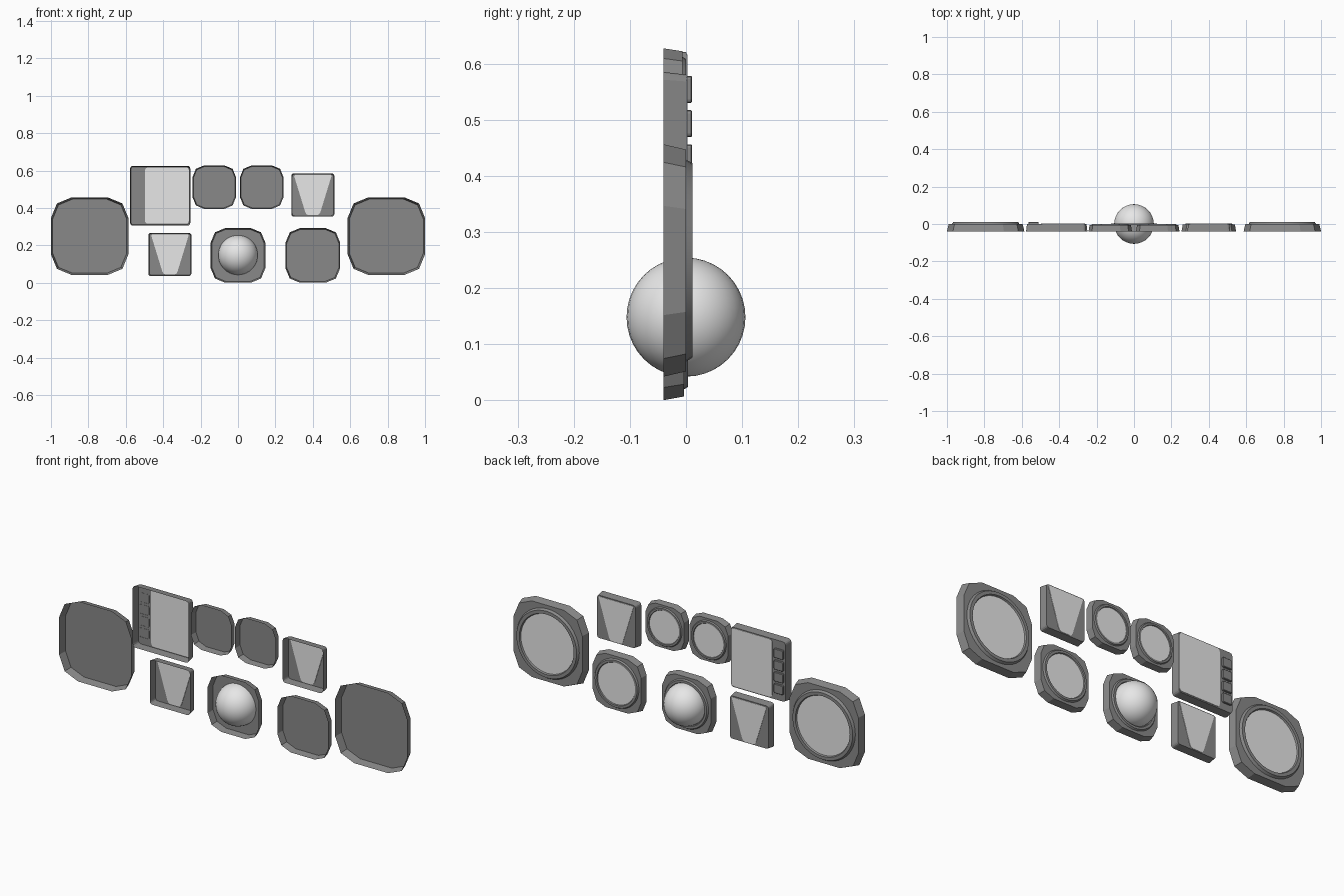
import bpy, bmesh, math

if "Cube" in bpy.data.objects:
    bpy.data.objects.remove(bpy.data.objects["Cube"])


def material(name, v):
    m = bpy.data.materials.new(name)
    m.diffuse_color = (v, v, v, 1)
    m.use_nodes = True
    m.node_tree.nodes["Principled BSDF"].inputs["Base Color"].default_value = m.diffuse_color
    return m


DARK = material("dark grey casing", 0.25)
LIGHT = material("light grey glass", 0.8)
FRONT = -0.04


def finish(name, bm, mat, loc, smooth=False):
    bmesh.ops.recalc_face_normals(bm, faces=bm.faces)
    me = bpy.data.meshes.new(name)
    bm.to_mesh(me)
    bm.free()
    ob = bpy.data.objects.new(name, me)
    ob.location = loc
    me.materials.append(mat)
    bpy.context.collection.objects.link(ob)
    if smooth:
        bpy.ops.object.select_all(action='DESELECT')
        ob.select_set(True)
        bpy.context.view_layer.objects.active = ob
        bpy.ops.object.shade_smooth_by_angle(angle=math.radians(25))
    return ob


def rounded(hx, hz, r, seg=2):
    """Rectangle outline in x and z with rounded corners."""
    pts = []
    for i, (sx, sz) in enumerate([(1, 1), (-1, 1), (-1, -1), (1, -1)]):
        for k in range(seg + 1):
            a = math.pi / 2 * (i + k / seg)
            pts.append((sx * (hx - r) + r * math.cos(a), sz * (hz - r) + r * math.sin(a)))
    return pts


def circle(r, n=40):
    return [(r * math.cos(2 * math.pi * i / n), r * math.sin(2 * math.pi * i / n)) for i in range(n)]


def loft(name, sections, mat, x, z, cap_first=False, cap_last=True, smooth=False):
    """Skin a list of (outline, y) sections."""
    bm = bmesh.new()
    loops = [[bm.verts.new((px, y, pz)) for px, pz in pts] for pts, y in sections]
    for a, b in zip(loops, loops[1:]):
        n = len(a)
        for i in range(n):
            bm.faces.new((a[i], a[(i + 1) % n], b[(i + 1) % n], b[i]))
    if cap_first:
        bm.faces.new(loops[0])
    if cap_last:
        bm.faces.new(loops[-1])
    return finish(name, bm, mat, (x, 0, z), smooth)


def tray(name, x, z, hx, hz, r, taper, back, seg=2):
    """Casing open at the front, with walls narrowing towards the back."""
    loft(name, [(rounded(hx, hz, r, seg), FRONT),
                (rounded(hx - taper, hz - taper, r - taper * 0.4, seg), back)], DARK, x, z)


def round_panel(name, x, z, h, back, rise, glass=True):
    tray(name + "_casing", x, z, h, h, h * 0.53, h * 0.045, back)
    # raised rim with a recessed disc
    loft(name + "_rim", [(circle(h * 0.87), back), (circle(h * 0.835), back + rise),
                         (circle(h * 0.755), back + rise), (circle(h * 0.735), back + rise * 0.3)],
         DARK, x, z, cap_last=False, smooth=True)
    if glass:
        loft(name + "_disc", [(circle(h * 0.74), back + rise * 0.35)], LIGHT, x, z)


def plate(name, pts, x, z, y0, y1, mat):
    loft(name, [(pts, y0), (pts, y1)], mat, x, z, cap_first=True)


# Round panels
for side, s in (("left", -1), ("right", 1)):
    round_panel("large_panel_" + side, s * 0.793, 0.249, 0.207, 0.0, 0.012)
    round_panel("small_panel_" + side, s * 0.127, 0.511, 0.116, -0.006, 0.006)
round_panel("medium_panel", 0.4, 0.146, 0.146, -0.004, 0.008)
round_panel("ball_panel", 0, 0.146, 0.146, -0.004, 0.008, glass=False)

# Ball through the middle panel
bm = bmesh.new()
bmesh.ops.create_uvsphere(bm, u_segments=32, v_segments=20, radius=0.106)
finish("ball", bm, LIGHT, (0, 0, 0.148), True)

# Panels with a tapered window
half = [(0.1, 0.102), (0.096, 0.106)]
low = [(0.041, -0.09), (0.034, -0.103), (0.024, -0.107)]
window = half + [(-px, pz) for px, pz in reversed(half)] \
    + [(-px, pz) for px, pz in low] + list(reversed(low))
for side, x, z in (("left", -0.364, 0.151), ("right", 0.4, 0.469)):
    tray("window_panel_" + side, x, z, 0.115, 0.116, 0.014, 0.005, 0.001, 3)
    plate("window_" + side, window, x, z, -0.002, 0.003, LIGHT)

# Screen panel with a column of buttons
tray("screen_panel", -0.416, 0.465, 0.161, 0.16, 0.016, 0.005, 0.001, 3)
plate("screen", rounded(0.117, 0.15, 0.014, 3), -0.38, 0.466, -0.002, 0.003, LIGHT)
for i in range(4):
    loft(f"button_{i + 1}", [(rounded(0.027, 0.024, 0.006), 0.0),
                             (rounded(0.027, 0.024, 0.006), 0.009),
                             (rounded(0.025, 0.022, 0.005), 0.011)],
         DARK, -0.537, 0.554 - i * 0.061)
